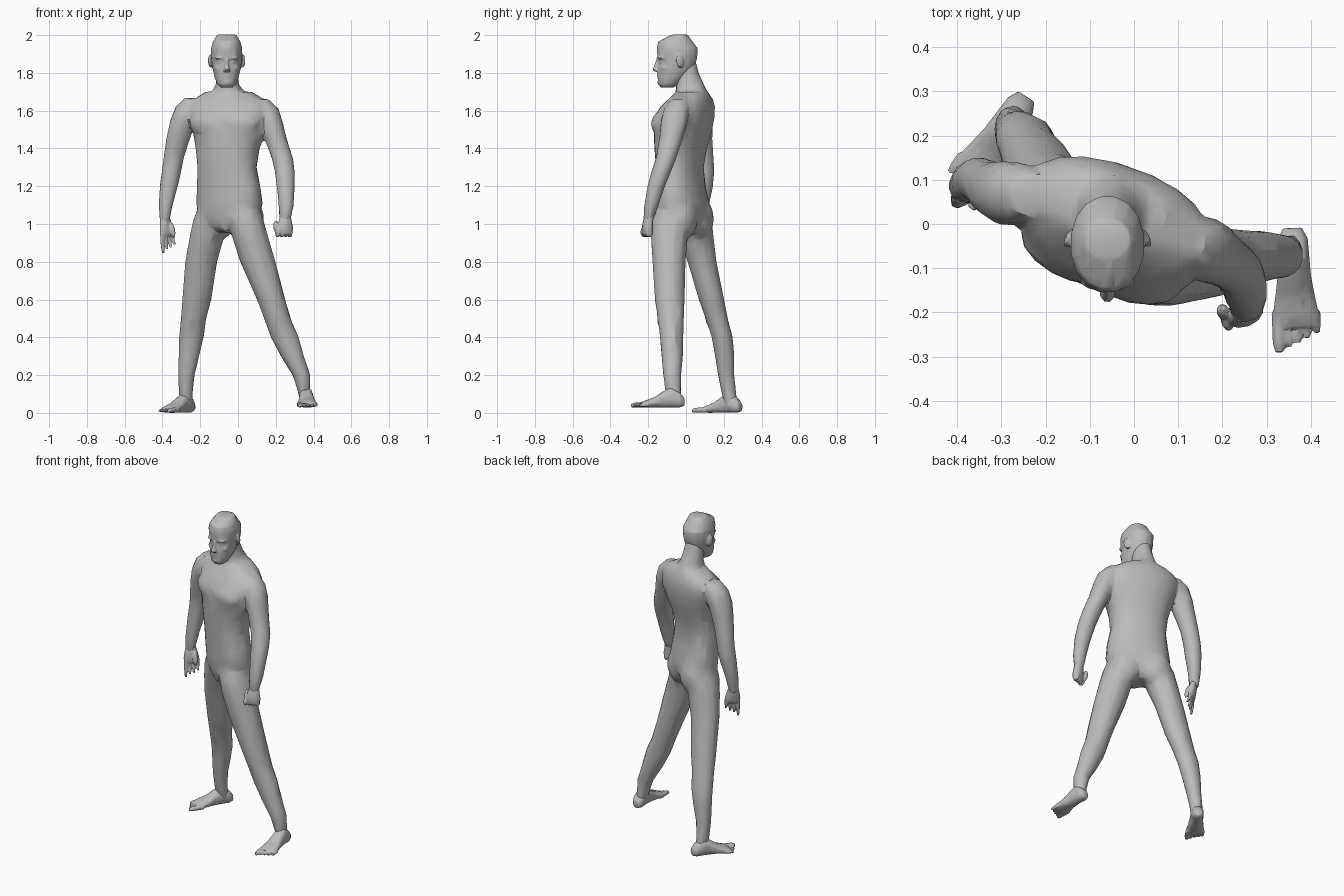
import bpy, bmesh, math
from mathutils import Matrix, Vector

if "Cube" in bpy.data.objects:
    bpy.data.objects.remove(bpy.data.objects["Cube"], do_unlink=True)

skin = bpy.data.materials.new("plain grey")
skin.use_nodes = True
GREY = (0.5, 0.5, 0.5, 1)
skin.diffuse_color = GREY
skin.node_tree.nodes["Principled BSDF"].inputs["Base Color"].default_value = GREY


def turn(deg, axis="Z"):
    return Matrix.Rotation(math.radians(deg), 4, axis)


def loft(bm, rings, n=12, power=1.0, matrix=Matrix()):
    """Skin a stack of oval rings (z, x, y, half width, half depth, yaw degrees)."""
    loops = []
    for z, cx, cy, rx, ry, *yaw in rings:
        m = matrix @ Matrix.Translation((cx, cy, z)) @ turn(yaw[0] if yaw else 0)
        loop = []
        for i in range(n):
            a = 2 * math.pi * (i + 0.5) / n
            c, s = math.cos(a), math.sin(a)
            loop.append(bm.verts.new(m @ Vector((rx * math.copysign(abs(c) ** power, c),
                                                 ry * math.copysign(abs(s) ** power, s), 0))))
        loops.append(loop)
    faces = [bm.faces.new(loops[0]), bm.faces.new(loops[-1])]
    for lo, hi in zip(loops, loops[1:]):
        for i in range(n):
            j = (i + 1) % n
            faces.append(bm.faces.new((lo[i], lo[j], hi[j], hi[i])))
    bmesh.ops.recalc_face_normals(bm, faces=faces)


def blob(bm, loc, size, yaw=0, tilt=0, roll=0):
    """Ellipsoid of flesh to be fused into its neighbours."""
    m = (Matrix.Translation(loc) @ turn(yaw) @ turn(tilt, "X") @ turn(roll, "Y")
         @ Matrix.Diagonal((*size, 1)))
    bmesh.ops.create_uvsphere(bm, u_segments=14, v_segments=9, radius=1, matrix=m)


def fuse(name, bm, voxel, smoothing, ratio, crease=35):
    """Merge the overlapping pieces into one skin and thin it to broad facets."""
    mesh = bpy.data.meshes.new(name)
    bm.to_mesh(mesh)
    bm.free()
    mesh.materials.append(skin)
    ob = bpy.data.objects.new(name, mesh)
    bpy.context.collection.objects.link(ob)
    bpy.ops.object.select_all(action="DESELECT")
    ob.select_set(True)
    bpy.context.view_layer.objects.active = ob
    remesh = ob.modifiers.new("fuse", "REMESH")
    remesh.mode = "VOXEL"
    remesh.voxel_size = voxel
    soften = ob.modifiers.new("soften", "SMOOTH")
    soften.iterations = smoothing
    thin = ob.modifiers.new("facets", "DECIMATE")
    thin.ratio = ratio
    for mod in ("fuse", "soften", "facets"):
        bpy.ops.object.modifier_apply(modifier=mod)
    bpy.ops.object.shade_smooth_by_angle(angle=math.radians(crease))


# Body: trunk, turned towards its right
body = bmesh.new()
loft(body, [
    (0.955, -0.05, -0.02, 0.05, 0.06, -32),
    (0.99, -0.05, -0.02, 0.12, 0.095, -32),
    (1.04, -0.05, -0.015, 0.175, 0.115, -32),
    (1.11, -0.045, -0.02, 0.187, 0.118, -30),
    (1.20, -0.05, -0.03, 0.178, 0.112, -28),
    (1.30, -0.058, -0.033, 0.163, 0.112, -26),
    (1.40, -0.055, -0.028, 0.174, 0.126, -24),
    (1.48, -0.045, -0.018, 0.198, 0.138, -22),
    (1.56, -0.045, -0.008, 0.222, 0.142, -20),
    (1.62, -0.047, 0.008, 0.225, 0.127, -19),
    (1.66, -0.047, 0.024, 0.192, 0.105, -18),
    (1.70, -0.05, 0.032, 0.125, 0.078, -16)], n=20, power=0.88)

# Chest, shoulder blade and buttock masses, in the turned frame of the trunk
for side in (-1, 1):
    for x, y, z, size, yaw, swing in (
            (0.085, -0.086, 1.53, (0.11, 0.058, 0.07), -21, 8),
            (0.105, 0.072, 1.57, (0.09, 0.058, 0.10), -18, -12),
            (0.085, 0.05, 1.03, (0.092, 0.068, 0.11), -30, 0)):
        at = turn(yaw) @ Vector((side * x, y, 0))
        blob(body, at + Vector((-0.047, -0.012, z)), size, yaw + side * swing)
blob(body, (-0.07, -0.085, 1.0), (0.032, 0.038, 0.045), -25)

# Neck
loft(body, [
    (1.65, -0.05, 0.035, 0.125, 0.098, -10),
    (1.70, -0.052, 0.03, 0.086, 0.086, -8),
    (1.74, -0.056, 0.02, 0.063, 0.075),
    (1.80, -0.06, 0.003, 0.058, 0.064),
    (1.87, -0.06, 0.0, 0.05, 0.05)], n=14)

# Arms
loft(body, [
    (1.01, -0.389, 0.074, 0.026, 0.031),
    (1.10, -0.383, 0.085, 0.038, 0.038),
    (1.20, -0.366, 0.095, 0.049, 0.049),
    (1.28, -0.352, 0.10, 0.053, 0.052),
    (1.35, -0.340, 0.095, 0.055, 0.052),
    (1.45, -0.318, 0.08, 0.064, 0.061),
    (1.55, -0.288, 0.07, 0.072, 0.074),
    (1.62, -0.262, 0.07, 0.070, 0.070),
    (1.667, -0.235, 0.066, 0.048, 0.046)])
loft(body, [
    (1.02, 0.249, -0.199, 0.030, 0.028),
    (1.10, 0.255, -0.183, 0.041, 0.038),
    (1.20, 0.253, -0.158, 0.049, 0.048),
    (1.28, 0.247, -0.130, 0.054, 0.053),
    (1.35, 0.234, -0.105, 0.058, 0.056),
    (1.45, 0.20, -0.080, 0.060, 0.063),
    (1.55, 0.17, -0.060, 0.066, 0.074),
    (1.61, 0.150, -0.050, 0.066, 0.068),
    (1.66, 0.122, -0.035, 0.042, 0.045)])

# Legs
loft(body, [
    (0.03, -0.266, 0.24, 0.028, 0.034),
    (0.10, -0.277, 0.228, 0.037, 0.039),
    (0.20, -0.273, 0.212, 0.044, 0.044),
    (0.30, -0.26, 0.205, 0.056, 0.052),
    (0.40, -0.247, 0.192, 0.067, 0.057),
    (0.49, -0.236, 0.165, 0.068, 0.060),
    (0.60, -0.218, 0.135, 0.079, 0.069),
    (0.80, -0.195, 0.085, 0.087, 0.079),
    (0.93, -0.165, 0.055, 0.094, 0.094),
    (1.02, -0.142, 0.038, 0.098, 0.102),
    (1.12, -0.125, 0.022, 0.075, 0.08)])
loft(body, [
    (0.05, 0.36, -0.055, 0.028, 0.036),
    (0.12, 0.348, -0.068, 0.034, 0.043),
    (0.20, 0.336, -0.073, 0.048, 0.049),
    (0.30, 0.288, -0.073, 0.063, 0.058),
    (0.40, 0.248, -0.076, 0.076, 0.063),
    (0.49, 0.212, -0.080, 0.072, 0.070),
    (0.60, 0.175, -0.086, 0.077, 0.081),
    (0.80, 0.105, -0.09, 0.096, 0.090),
    (0.93, 0.065, -0.088, 0.098, 0.100),
    (1.02, 0.042, -0.08, 0.096, 0.105),
    (1.12, 0.03, -0.06, 0.078, 0.085)])
blob(body, (-0.252, 0.133, 0.50), (0.035, 0.028, 0.05), -30)
blob(body, (0.213, -0.126, 0.50), (0.036, 0.028, 0.05))
fuse("body", body, 0.01, 3, 0.045, 27)

# Head with its features
head = bmesh.new()
HX = -0.06
loft(head, [
    (1.722, HX, -0.10, 0.032, 0.034),
    (1.74, HX, -0.092, 0.051, 0.056),
    (1.775, HX, -0.075, 0.064, 0.076),
    (1.82, HX, -0.055, 0.075, 0.097),
    (1.858, HX, -0.044, 0.080, 0.099),
    (1.882, HX, -0.046, 0.083, 0.107),
    (1.93, HX, -0.046, 0.084, 0.110),
    (1.965, HX, -0.056, 0.074, 0.093),
    (2.002, HX, -0.035, 0.052, 0.045)], n=16, power=0.95)
loft(head, [
    (1.806, HX, -0.150, 0.018, 0.014),
    (1.816, HX, -0.157, 0.018, 0.022),
    (1.842, HX, -0.150, 0.011, 0.018),
    (1.88, HX, -0.142, 0.011, 0.013)], n=8)
blob(head, (HX, -0.141, 1.788), (0.025, 0.013, 0.006))
blob(head, (HX, -0.139, 1.775), (0.021, 0.014, 0.006))
blob(head, (HX, -0.129, 1.75), (0.026, 0.023, 0.019))
for side in (-1, 1):
    blob(head, (HX + side * 0.034, -0.133, 1.879), (0.030, 0.016, 0.008), side * 18)
    blob(head, (HX + side * 0.031, -0.128, 1.857), (0.015, 0.013, 0.008), side * 15)
    blob(head, (HX + side * 0.042, -0.112, 1.826), (0.024, 0.022, 0.018), side * 25)
    blob(head, (HX + side * 0.086, -0.032, 1.862), (0.010, 0.022, 0.035), side * 25, 10)
fuse("head", head, 0.0045, 2, 0.07, 32)

# Right hand hangs open, edge turned diagonally
hand = bmesh.new()
loft(hand, [
    (0.935, -0.378, 0.070, 0.018, 0.040, -48),
    (0.965, -0.378, 0.071, 0.023, 0.046, -48),
    (1.0, -0.382, 0.073, 0.023, 0.039, -48),
    (1.04, -0.387, 0.076, 0.022, 0.028, -40)], n=10)
for i, tip in enumerate((0.846, 0.866, 0.876, 0.892)):
    x, y, curl = -0.402 + i * 0.017, 0.048 + i * 0.015, 0.006 + i * 0.003
    loft(hand, [
        (tip, x + curl, y - curl, 0.007, 0.007),
        ((tip + 0.95) / 2, x + curl / 3, y - curl / 3, 0.0105, 0.0105),
        (0.96, x, y, 0.012, 0.012)], n=8)
blob(hand, (-0.347, 0.066, 0.968), (0.014, 0.015, 0.042), 0, -8, -10)
fuse("right_hand", hand, 0.004, 2, 0.12)

# Left hand is a loose fist
hand = bmesh.new()
loft(hand, [
    (0.945, 0.25, -0.205, 0.036, 0.024, 20),
    (0.975, 0.25, -0.205, 0.045, 0.028, 20),
    (1.01, 0.25, -0.202, 0.037, 0.026, 20),
    (1.045, 0.251, -0.194, 0.028, 0.025, 20)], n=10)
for i in range(4):
    blob(hand, (0.210 + i * 0.0215, -0.221 + i * 0.009, 0.955), (0.013, 0.022, 0.026), 20)
blob(hand, (0.202, -0.199, 0.985), (0.015, 0.017, 0.034), 20, -15)
fuse("left_hand", hand, 0.004, 2, 0.12)


# Feet: lofted from heel to ball, then five toes; big toe on the inner side
def foot(label, heel, heading, inner):
    fwd = Vector((*heading, 0)).normalized()
    up = Vector((0, 0, 1))
    m = Matrix((up.cross(fwd), up, fwd)).transposed().to_4x4()
    m.translation = heel
    bm = bmesh.new()
    loft(bm, [
        (0.0, 0, 0.03, 0.022, 0.022),
        (0.025, 0, 0.041, 0.035, 0.041),
        (0.07, 0, 0.055, 0.037, 0.055),
        (0.11, 0, 0.044, 0.039, 0.044),
        (0.155, 0, 0.029, 0.046, 0.029),
        (0.195, 0, 0.021, 0.053, 0.021),
        (0.225, 0, 0.016, 0.049, 0.015)], power=0.85, matrix=m)
    for i in range(5):
        x = inner * (0.040 - i * 0.0215)
        r = 0.0155 if i == 0 else 0.0105
        end = 0.28 - i * 0.010
        loft(bm, [
            (0.19, x, 0.016, r, r),
            (end - 0.02, x, 0.014, r, r * 0.9),
            (end, x, 0.011, r * 0.65, r * 0.65)], n=8, matrix=m)
    fuse(label + "_foot", bm, 0.004, 2, 0.07)


foot("right", Vector((-0.243, 0.288, 0.0)), (-0.565, -0.825), 1)
foot("left", Vector((0.358, -0.009, 0.028)), (0.04, -1.0), -1)
